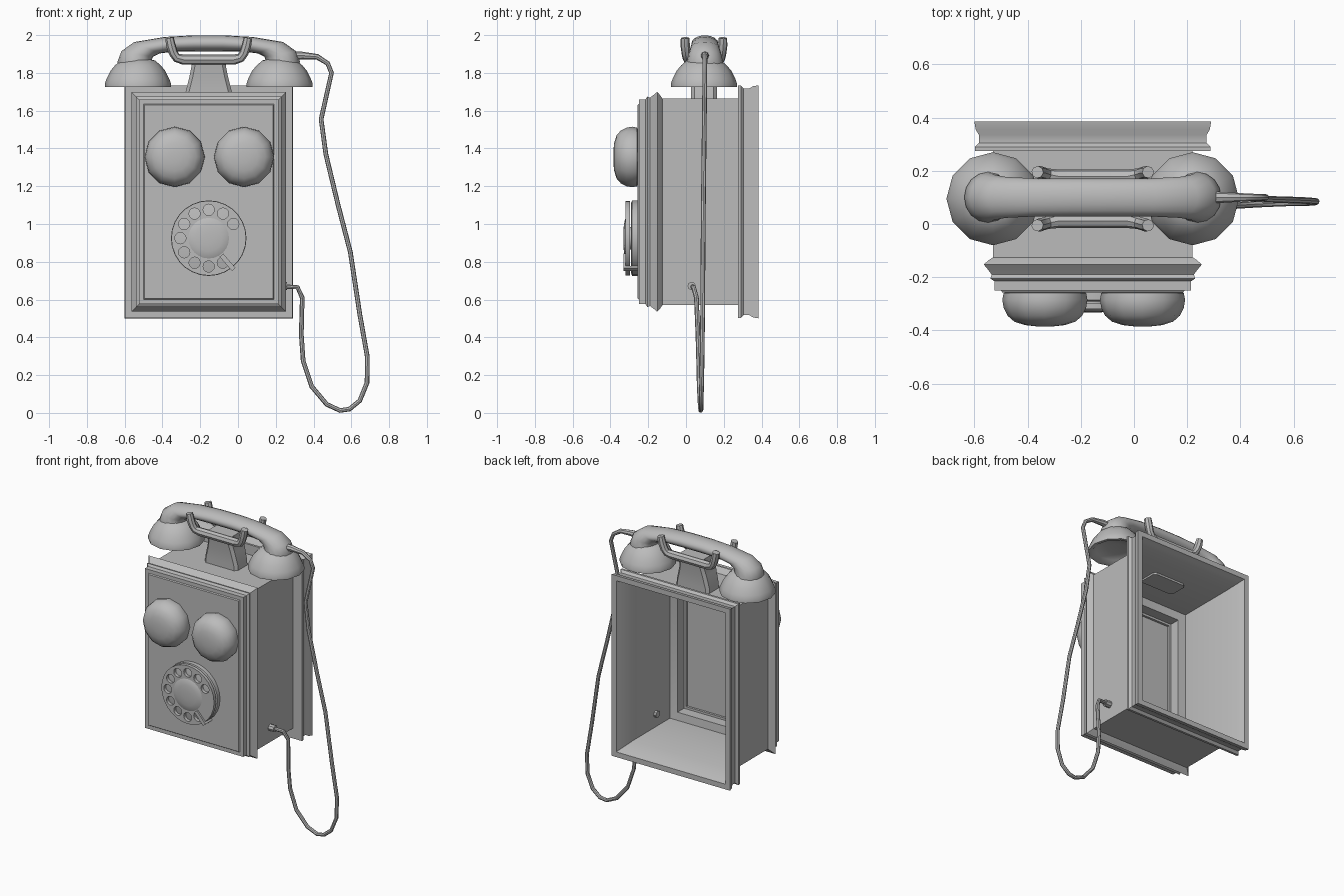
import bpy, bmesh
from math import cos, sin, pi, radians
from mathutils import Matrix, Vector

if "Cube" in bpy.data.objects:
    bpy.data.objects.remove(bpy.data.objects["Cube"])

CX, CZ, CY = -0.155, 1.1175, 0.095   # case centre and handset depth

grey = bpy.data.materials.new("grey")
grey.use_nodes = True
grey.diffuse_color = (0.5, 0.5, 0.5, 1)
grey.node_tree.nodes["Principled BSDF"].inputs["Base Color"].default_value = (0.5, 0.5, 0.5, 1)


def finish(ob, angle=40):
    ob.data.materials.clear()
    ob.data.materials.append(grey)
    bpy.ops.object.select_all(action="DESELECT")
    ob.select_set(True)
    bpy.context.view_layer.objects.active = ob
    bpy.ops.object.shade_smooth_by_angle(angle=radians(angle))
    return ob


def from_bmesh(name, bm, angle=40):
    bmesh.ops.recalc_face_normals(bm, faces=bm.faces)
    mesh = bpy.data.meshes.new(name)
    bm.to_mesh(mesh)
    bm.free()
    ob = bpy.data.objects.new(name, mesh)
    bpy.context.collection.objects.link(ob)
    return finish(ob, angle)


def loft(name, loops, angle=40):
    """Skin closed loops of equal length and cap both ends."""
    bm = bmesh.new()
    rings = [[bm.verts.new(p) for p in loop] for loop in loops]
    n = len(rings[0])
    for a, b in zip(rings, rings[1:]):
        for i in range(n):
            j = (i + 1) % n
            bm.faces.new((a[i], a[j], b[j], b[i]))
    bm.faces.new(rings[0])
    bm.faces.new(rings[-1])
    return from_bmesh(name, bm, angle)


def lathe(name, profile, sides, centre, facing_front=False, angle=40):
    """Spin (radius, height) pairs about z, or about the front direction."""
    m = Matrix.Translation(centre)
    if facing_front:
        m = m @ Matrix.Rotation(pi / 2, 4, "X")
    turns = [2 * pi * i / sides for i in range(sides)]
    return loft(name, [[m @ Vector((r * cos(t), r * sin(t), h)) for t in turns]
                       for r, h in profile], angle)


def to_mesh(ob):
    bpy.context.collection.objects.link(ob)
    bpy.ops.object.select_all(action="DESELECT")
    ob.select_set(True)
    bpy.context.view_layer.objects.active = ob
    bpy.ops.object.convert(target="MESH")
    return finish(bpy.context.view_layer.objects.active)


def tube(name, points, radius, scales=None):
    cu = bpy.data.curves.new(name, "CURVE")
    cu.dimensions = "3D"
    cu.bevel_depth, cu.bevel_resolution, cu.use_fill_caps = radius, 2, True
    sp = cu.splines.new("POLY")
    sp.points.add(len(points) - 1)
    for i, p in enumerate(points):
        sp.points[i].co = (*p, 1)
        sp.points[i].radius = scales[i] if scales else 1
    return to_mesh(bpy.data.objects.new(name, cu))


def box(name, size, matrix):
    bm = bmesh.new()
    bmesh.ops.create_cube(bm, size=1, matrix=matrix @ Matrix.Diagonal((*size, 1)))
    return from_bmesh(name, bm)


# Hollow case: (depth, half width) from the front panel, over the mouldings, into the open back
case_profile = [
    (-.257, .34), (-.25, .345), (-.25, .37), (-.215, .37), (-.205, .385), (-.19, .38),
    (-.17, .395), (-.152, .41), (-.135, .39), (-.125, .375), (.275, .375),
    (.275, .443), (.29, .443), (.305, .428), (.335, .428), (.355, .44), (.385, .445),
    (.385, .41), (.36, .4), (.27, .365), (-.12, .36), (-.13, .31), (-.2, .31),
    (-.2, .295), (-.215, .295)]


def case_loop(y, h):
    tall = h + .172
    return [(CX + sx * h, y, CZ + sz * tall) for sx, sz in ((-1, -1), (1, -1), (1, 1), (-1, 1))]


loft("case", [case_loop(y, h) for y, h in case_profile])

# Bells
bell = [(.135, 0), (.155, .004), (.16, .03), (.155, .06), (.14, .09), (.115, .112), (.075, .125), (.03, .13)]
for side, x in (("right", -.335), ("left", .032)):
    lathe(side + "_bell", bell, 12, (x, -.255, 1.355), True)

# Dial: base disc, pierced finger plate, hub and finger stop
DZ = .925
lathe("dial_base", [(.2, 0), (.2, .03), (.185, .036)], 28, (CX, -.255, DZ), True)
lathe("dial_hub", [(.06, 0), (.06, .028), (.115, .03), (.1, .038), (.07, .044), (.03, .047)],
      24, (CX, -.285, DZ), True)
plate = bpy.data.curves.new("dial_finger_plate", "CURVE")
plate.dimensions, plate.fill_mode, plate.extrude = "2D", "BOTH", .011


def add_circle(cx, cy, r, n):
    sp = plate.splines.new("POLY")
    sp.points.add(n - 1)
    sp.use_cyclic_u = True
    for i in range(n):
        t = 2 * pi * i / n
        sp.points[i].co = (cx + r * cos(t), cy + r * sin(t), 0, 1)


add_circle(0, 0, .198, 28)
for k in range(1, 11):
    add_circle(.15 * cos(k * pi / 6), .15 * sin(k * pi / 6), .03, 12)
plate_ob = bpy.data.objects.new("dial_finger_plate", plate)
plate_ob.location = (CX, -.308, DZ)
plate_ob.rotation_euler = (pi / 2, 0, 0)
to_mesh(plate_ob)
stop = Matrix.Translation((-.055, -.325, .797)) @ Matrix.Rotation(radians(49), 4, "Y")
box("finger_stop", (.1, .012, .025), stop)
box("finger_stop_leg", (.014, .07, .025), stop @ Matrix.Translation((.043, .035, 0)))

# Cradle: flared pedestal with a U-shaped rest on each side of the handle
def rounded_loop(hx, hy, z, c=.018):
    return [(CX + x, CY + y, z) for x, y in (
        (hx - c, -hy), (hx, c - hy), (hx, hy - c), (hx - c, hy),
        (c - hx, hy), (-hx, hy - c), (-hx, c - hy), (c - hx, -hy))]


loft("cradle_pedestal", [rounded_loop(*s) for s in (
    (.125, .068, 1.64), (.122, .068, 1.7), (.102, .072, 1.78), (.092, .08, 1.83), (.088, .085, 1.89))])
half_rest = [(.208, .1, 1.985), (.2, .099, 1.945), (.187, .095, 1.905), (.17, .09, 1.88), (.135, .083, 1.871)]
sizes = [.95, 1.05, 1, 1, 1.15]
for side, s in (("front", -1), ("back", 1)):
    path = [(CX - x, CY + s * y, z) for x, y, z in half_rest]
    path += [(CX + x, CY + s * y, z) for x, y, z in reversed(half_rest)]
    tube(side + "_cradle_rest", path, .024, sizes + sizes[::-1])

# Handset handle: sections as (outer x, outer z, inner x, inner z, half depth), mirrored
half = [(-.47, 1.8, -.29, 1.8, .1), (-.483, 1.86, -.305, 1.86, .095), (-.462, 1.915, -.295, 1.885, .087),
        (-.395, 1.963, -.26, 1.903, .077), (-.235, 1.99, -.18, 1.913, .071), (-.08, 1.999, -.07, 1.914, .071)]
sections = half + [(-a, b, -c, d, w) for a, b, c, d, w in reversed(half)]


def handle_loop(ox, oz, ix, iz, w, n=16):
    mid = Vector((CX + (ox + ix) / 2, CY + .005, (oz + iz) / 2))
    up = Vector((ox - ix, 0, oz - iz)) / 2
    return [mid + up * cos(2 * pi * i / n) + Vector((0, w, 0)) * sin(2 * pi * i / n) for i in range(n)]


loft("handset_handle", [handle_loop(*s) for s in sections], 60)

# Ear and mouth cups with hollow undersides
cup = [(.06, .03), (.13, .02), (.155, 0), (.175, 0), (.175, .018), (.165, .045),
       (.145, .085), (.12, .115), (.09, .14), (.05, .15)]
for name, s in (("ear_cup", -1), ("mouth_cup", 1)):
    lathe(name, cup, 12, (CX + s * .375, CY, 1.726))

# Cord hanging from the handset and looping back into the case
cord = [(.28, .1, 1.89), (.34, .1, 1.892), (.42, .1, 1.885), (.475, .1, 1.85), (.495, .1, 1.8),
        (.44, .097, 1.555), (.465, .095, 1.37), (.53, .092, 1.1), (.595, .09, .85),
        (.645, .088, .52), (.685, .085, .295), (.683, .083, .16), (.645, .08, .065),
        (.59, .08, .02), (.54, .078, .013), (.47, .075, .045), (.39, .07, .14),
        (.345, .067, .275), (.335, .063, .415), (.34, .055, .61), (.315, .04, .665), (.19, .03, .672)]
tube("cord", cord, .0125, [1.9, 1.6, 1.2] + [1] * (len(cord) - 3))
tube("cord_grommet", [(.19, .03, .672), (.26, .03, .672)], .022)
